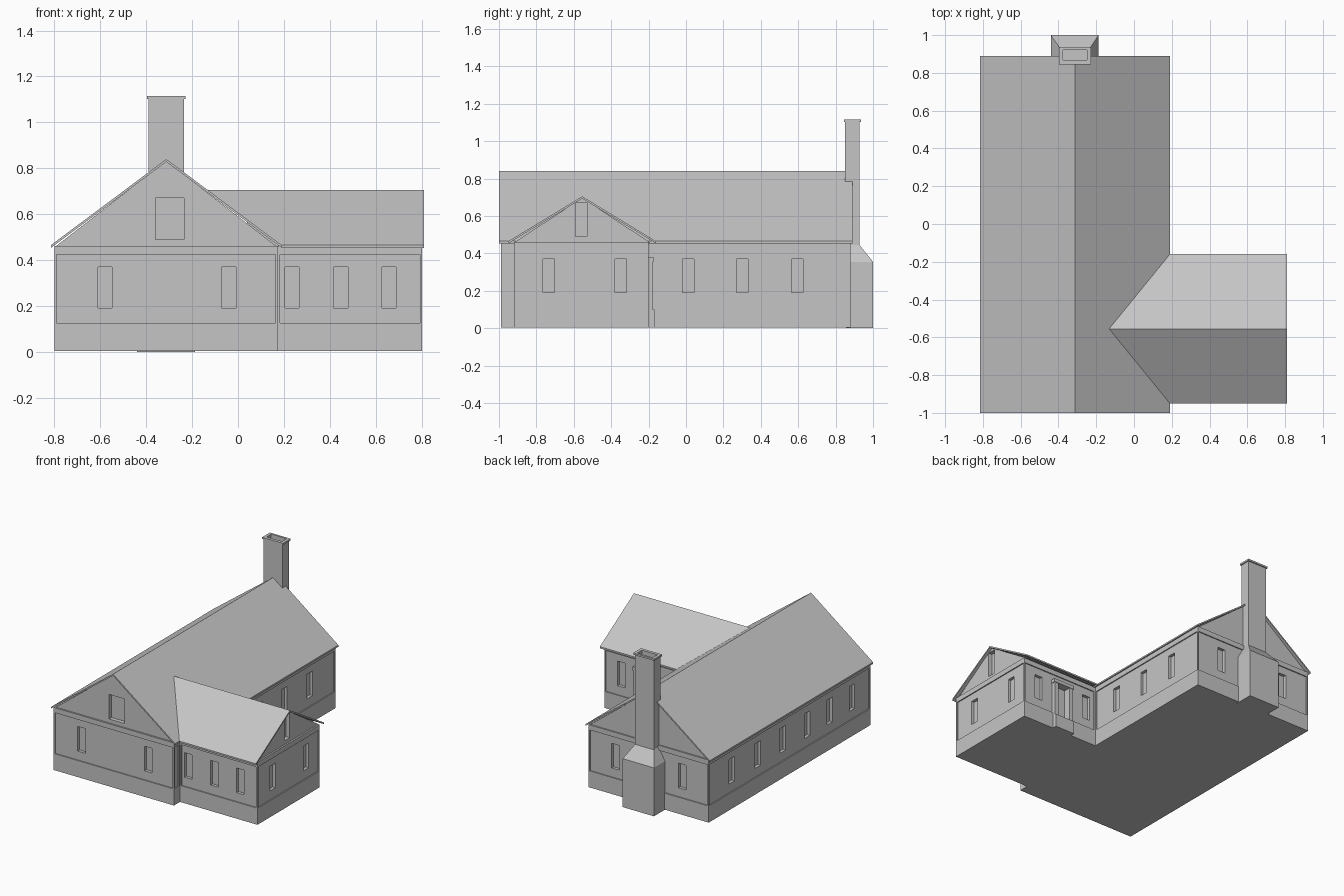
import bpy, bmesh
from mathutils import Vector

cube = bpy.data.objects.get("Cube")
if cube:
    bpy.data.objects.remove(cube, do_unlink=True)

# One plain grey for the whole building
grey = bpy.data.materials.new("plain_grey")
grey.use_nodes = True
GREY = (0.56, 0.56, 0.56, 1)
grey.diffuse_color = GREY
grey.node_tree.nodes["Principled BSDF"].inputs["Base Color"].default_value = GREY

FLOOR, TOP, EAVE = 0.004, 0.462, 0.465
PANEL, REVEAL = 0.008, 0.03          # recess depths
SILL, HEAD = 0.19, 0.37              # window heights


def finish(name, bm):
    bmesh.ops.remove_doubles(bm, verts=bm.verts, dist=1e-5)
    mesh = bpy.data.meshes.new(name)
    bm.to_mesh(mesh)
    bm.free()
    mesh.materials.append(grey)
    obj = bpy.data.objects.new(name, mesh)
    bpy.context.scene.collection.objects.link(obj)
    return obj


def face(bm, points):
    bm.faces.new([bm.verts.new(p) for p in points])


def prism(name, points, offset):
    """Solid made by moving a flat outline along an offset."""
    bm = bmesh.new()
    face(bm, points)
    moved = bmesh.ops.extrude_face_region(bm, geom=bm.faces[:], use_keep_orig=True)["geom"]
    bmesh.ops.translate(bm, verts=[v for v in moved if isinstance(v, bmesh.types.BMVert)],
                        vec=offset)
    bmesh.ops.recalc_face_normals(bm, faces=bm.faces)
    return finish(name, bm)


def box(name, x0, x1, y0, y1, z0, z1):
    outline = [(x0, y0, z0), (x1, y0, z0), (x1, y1, z0), (x0, y1, z0)]
    return prism(name, outline, (0, 0, z1 - z0))


def loft(name, rings):
    """Join stacked rectangles (x0, x1, y0, y1, z) into one skin."""
    bm = bmesh.new()
    loops = [[bm.verts.new(p) for p in ((a, c, z), (b, c, z), (b, d, z), (a, d, z))]
             for a, b, c, d, z in rings]
    for low, high in zip(loops, loops[1:]):
        for i in range(4):
            j = (i + 1) % 4
            bm.faces.new((low[i], low[j], high[j], high[i]))
    bm.faces.new(loops[0][::-1])
    bm.faces.new(loops[-1])
    return finish(name, bm)


def wall(name, start, end, windows=(), door=None):
    """Wall from start to end with a sunk panel and deeper openings."""
    a, b = Vector((*start, 0)), Vector((*end, 0))
    length = (b - a).length
    along = (b - a) / length
    out = Vector((along.y, -along.x, 0))
    axis = 0 if abs(along.x) > 0.5 else 1
    rects = [(0.01, length - 0.01, 0.125, 0.425, PANEL)]
    for centre in windows:
        u = abs(centre - start[axis])
        rects.append((u - 0.031, u + 0.031, SILL, HEAD, REVEAL))
    if door:
        u = abs(door - start[axis])
        rects.append((u - 0.05, u + 0.05, 0.1, HEAD - 0.015, REVEAL))
    us = sorted({0, length, *(u for r in rects for u in r[:2])})
    zs = sorted({FLOOR, TOP, *(z for r in rects for z in r[2:4])})

    def depth(i, j):
        if not (0 <= i < len(us) - 1 and 0 <= j < len(zs) - 1):
            return 0
        u, z = (us[i] + us[i + 1]) / 2, (zs[j] + zs[j + 1]) / 2
        return max([0] + [r[4] for r in rects if r[0] < u < r[1] and r[2] < z < r[3]])

    def at(u, z, d):
        return a + along * u - out * d + Vector((0, 0, z))

    bm = bmesh.new()
    for i in range(len(us) - 1):
        for j in range(len(zs) - 1):
            d, u0, u1, z0, z1 = depth(i, j), us[i], us[i + 1], zs[j], zs[j + 1]
            face(bm, [at(u0, z0, d), at(u1, z0, d), at(u1, z1, d), at(u0, z1, d)])
            # Reveals towards each shallower neighbour
            sides = [(i - 1, j, (u0, z1), (u0, z0)), (i + 1, j, (u1, z0), (u1, z1)),
                     (i, j - 1, (u0, z0), (u1, z0)), (i, j + 1, (u1, z1), (u0, z1))]
            for ni, nj, p, q in sides:
                n = depth(ni, nj)
                if n < d:
                    face(bm, [at(*p, n), at(*q, n), at(*q, d), at(*p, d)])
    return finish(name, bm)


# Walls around the L-shaped footprint
X0, X1, X2 = -0.8, 0.174, 0.802
corners = [(X0, -0.99), (X1, -0.99), (X1, -0.92), (X2, -0.92),
           (X2, -0.2), (X1, -0.2), (X1, 0.88), (X0, 0.88)]
details = [("front_wall", (-0.58, -0.04)), ("front_return_wall", ()),
           ("wing_front_wall", (0.235, 0.448, 0.658)), ("wing_end_wall", (-0.733, -0.348)),
           ("wing_back_wall", (0.67, 0.25)), ("courtyard_wall", (0.013, 0.3, 0.595)),
           ("back_wall", (-0.58, -0.04)),
           ("side_wall", (0.6, 0.3, 0.01, -0.27, -0.53, -0.79))]
DOOR = 0.47
for i, (name, windows) in enumerate(details):
    wall(name, corners[i], corners[(i + 1) % 8], windows,
         DOOR if name == "wing_back_wall" else None)

# Floor and ceiling
for name, z in (("floor", FLOOR), ("ceiling", TOP)):
    bm = bmesh.new()
    order = corners[::-1] if name == "floor" else corners
    face(bm, [(x, y, z) for x, y in order])
    finish(name, bm)

# Door surround and step on the courtyard side of the wing
for name, side in (("door_jamb_left", 1), ("door_jamb_right", -1)):
    x = DOOR + side * 0.065
    box(name, x - 0.015, x + 0.015, -0.21, -0.178, FLOOR, HEAD - 0.015)
box("door_lintel", DOOR - 0.085, DOOR + 0.085, -0.21, -0.174, HEAD - 0.015, HEAD + 0.01)
box("door_step", DOOR - 0.08, DOOR + 0.08, -0.21, -0.168, FLOOR, 0.1)

# Roofs: thin slabs, the wing cut along its valleys
RX0, RX1, RIDGE = -0.815, 0.19, 0.84
MID = (RX0 + RX1) / 2
WY0, WY1, WRIDGE = -0.95, -0.16, 0.705
WMID = (WY0 + WY1) / 2
VALLEY = RX1 - (RX1 - MID) * (WRIDGE - EAVE) / (RIDGE - EAVE)
DROP = (0, 0, -0.012)
for name, x in (("main_roof_outer", RX0), ("main_roof_inner", RX1)):
    prism(name, [(x, -1, EAVE), (MID, -1, RIDGE), (MID, 0.89, RIDGE), (x, 0.89, EAVE)], DROP)
for name, y in (("wing_roof_front", WY0), ("wing_roof_back", WY1)):
    prism(name, [(0.81, y, EAVE), (0.81, WMID, WRIDGE), (VALLEY, WMID, WRIDGE),
                 (RX1, y, EAVE)], DROP)


def cut_window(gable, cutter):
    mod = gable.modifiers.new("window", "BOOLEAN")
    mod.object = cutter
    mod.operation = "DIFFERENCE"
    mod.solver = "EXACT"
    cutter.hide_render = True
    cutter.hide_viewport = True
    bpy.context.view_layer.update()
    graph = bpy.context.evaluated_depsgraph_get()
    mesh = bpy.data.meshes.new_from_object(gable.evaluated_get(graph))
    gable.modifiers.clear()
    gable.data = mesh
    bpy.data.objects.remove(cutter, do_unlink=True)


# Gable ends, set back behind the roof edge, with attic windows
low = EAVE - 0.006
main_gable = prism("main_gable", [(X0 + 0.005, -0.978, low), (X1 - 0.005, -0.978, low),
                                  (MID, -0.978, RIDGE - 0.008)], (0, 1.848, 0))
cut_window(main_gable, box("cutter", -0.36, -0.235, -1.1, -0.948, 0.49, 0.67))
wing_gable = prism("wing_gable", [(0.79, -0.917, low), (0.79, -0.193, low),
                                  (0.79, WMID, WRIDGE - 0.008)], (-0.75, 0, 0))
cut_window(wing_gable, box("cutter", 0.76, 0.9, -0.59, -0.53, 0.49, 0.672))

# Chimney: broad base, sloped shoulder, stack, cap and flue
loft("chimney", [(-0.44, -0.187, 0.855, 1, 0), (-0.44, -0.187, 0.855, 1, 0.355),
                 (-0.389, -0.236, 0.851, 0.927, 0.445),
                 (-0.389, -0.236, 0.851, 0.927, 1.102),
                 (-0.397, -0.228, 0.845, 0.935, 1.102),
                 (-0.397, -0.228, 0.845, 0.935, 1.115),
                 (-0.375, -0.25, 0.867, 0.92, 1.115),
                 (-0.375, -0.25, 0.867, 0.92, 1.06)])
